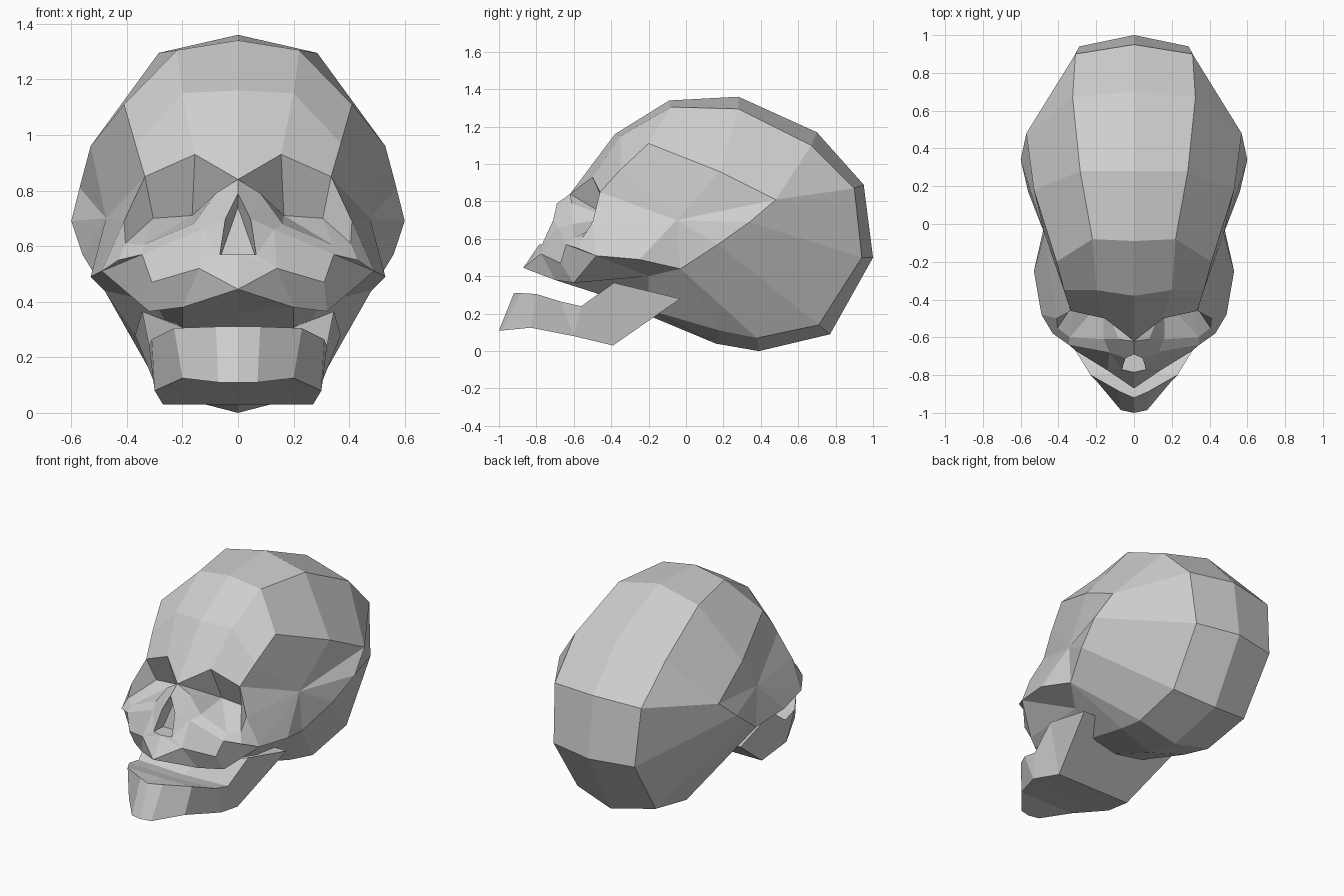
import bpy
import bmesh
from mathutils import Vector

default_cube = bpy.data.objects.get("Cube")
if default_cube:
    bpy.data.objects.remove(default_cube, do_unlink=True)

# One bone colour for everything
bone = bpy.data.materials.new("bone_grey")
bone.use_nodes = True
colour = (.62, .62, .62, 1)
bone.diffuse_color = colour
bone.node_tree.nodes["Principled BSDF"].inputs["Base Color"].default_value = colour


class HalfShell:
    """Collects faces of the left half, welding shared corners and mirroring across x."""

    def __init__(self):
        self.mesh = bmesh.new()
        self.welded = {}

    def corner(self, point):
        key = tuple(round(value, 4) + 0.0 for value in point)
        if key not in self.welded:
            self.welded[key] = self.mesh.verts.new(key)
        return self.welded[key]

    def face(self, *points):
        for side in (1, -1):
            corners = []
            for x, y, z in points:
                vert = self.corner((side * x, y, z))
                if vert not in corners:
                    corners.append(vert)
            if len(corners) > 2 and not self.mesh.faces.get(corners):
                self.mesh.faces.new(corners)

    def strip(self, first, second):
        for index in range(len(first) - 1):
            self.face(first[index], first[index + 1], second[index + 1], second[index])

    def fan(self, hub, rim):
        for start, end in zip(rim, rim[1:]):
            self.face(hub, start, end)

    def finish(self, name):
        bmesh.ops.recalc_face_normals(self.mesh, faces=self.mesh.faces[:])
        data = bpy.data.meshes.new(name)
        self.mesh.to_mesh(data)
        self.mesh.free()
        data.materials.append(bone)
        built = bpy.data.objects.new(name, data)
        bpy.context.collection.objects.link(built)
        return built


def on_centre(outline):
    return [(0, y, z) for y, z in outline]


skull = HalfShell()

# Cranium: centre line, edge of the middle band, and crease along the side
centre = on_centre([(-.38, 1.16), (-.09, 1.34), (.28, 1.36), (.7, 1.17), (.95, .89),
                    (1, .5), (.77, .09), (.39, 0), (.16, .04), (-.2, .19)])
band = [(.2, -.35, 1.15), (.22, -.08, 1.305), (.285, .28, 1.295), (.325, .67, 1.1),
        (.31, .9, .87), (.29, .94, .5), (.28, .71, .14), (.27, .38, .07),
        (.25, .18, .11), (.2, -.2, .22)]
crown_side, ear = (.57, .48, .81), (.48, -.03, .44)
crease = [(.37, -.35, .97), (.41, -.2, 1.11), (.53, .18, .96), crown_side, crown_side,
          (.6, .34, .69), (.56, .17, .57), ear, ear, (.3, -.2, .4)]
skull.strip(centre, band)
skull.strip(band, crease)

# Brow and forehead
nose_root = (0, -.62, .84)
brow_peak = (.155, -.5, .93)
brow_end = (.335, -.46, .85)
skull.strip([centre[0], band[0], crease[0]], [nose_root, brow_peak, brow_end])

# Temple fan and cheek arch
temple = (.475, -.05, .7)
orbit_outer = (.41, -.5, .69)
arch = (.53, -.25, .49)
cheek_bone = (.49, -.48, .51)
skull.fan(temple, [orbit_outer, brow_end] + crease[:8] + [arch, cheek_bone, orbit_outer])

# Eye socket
nasal_side = (.08, -.61, .79)
rim_inner = (.16, -.61, .68)
rim_low = (.34, -.6, .605)
rim_corner = (.405, -.55, .61)
socket_inner = (.165, -.4, .71)
socket_outer = (.305, -.4, .7)
skull.fan(socket_inner, [rim_inner, nasal_side, nose_root, brow_peak])
skull.face(brow_peak, brow_end, socket_outer, socket_inner)
skull.face(brow_end, orbit_outer, rim_corner, socket_outer)
skull.fan(rim_low, [rim_corner, socket_outer, socket_inner, rim_inner])

# Cheek below the socket
cheek_inner = (.13, -.68, .66)
cheek_front = (.345, -.64, .57)
cheek_corner = (.43, -.58, .55)
skull.strip([rim_inner, rim_low, rim_corner, orbit_outer],
            [cheek_inner, cheek_front, cheek_corner, cheek_bone])
skull.face(cheek_front, cheek_corner, cheek_bone)

# Nasal bone and recessed nose opening
nose_tip = (0, -.69, .79)
nostril_side = (.045, -.71, .7)
nostril_base = (.065, -.77, .57)
nose_floor = (0, -.785, .57)
recess_top = (0, -.65, .74)
recess_base = (.06, -.68, .57)
recess_floor = (0, -.68, .57)
skull.strip([nose_root, nasal_side, rim_inner], [nose_tip, nostril_side, cheek_inner])
skull.face(nostril_side, nostril_base, cheek_inner)
skull.strip([nose_tip, nostril_side, nostril_base, nose_floor],
            [recess_top, recess_top, recess_base, recess_floor])
skull.face(recess_top, recess_base, recess_floor)

# Upper jaw
gum_front = (.14, -.775, .52)
gum_side = (.31, -.67, .47)
bite_front = (0, -.87, .445)
bite_middle = (.2, -.7, .38)
bite_back = (.32, -.6, .365)
skull.fan(gum_front, [bite_front, nose_floor, nostril_base, cheek_inner])
skull.face(cheek_inner, cheek_front, gum_side, gum_front)
skull.face(bite_front, gum_front, bite_middle)
skull.face(gum_front, gum_side, bite_back, bite_middle)
skull.face(cheek_front, cheek_bone, bite_back, gum_side)

# Palate and underside
palate = (0, -.6, .36)
skull.face(bite_front, bite_middle, palate)
skull.face(palate, bite_middle, band[-1], centre[-1])
skull.face(bite_middle, bite_back, crease[-1], band[-1])
skull.fan(crease[-1], [bite_back, cheek_bone, arch, ear])
skull.finish("skull")

# Lower jaw: closed block with a low floor between the raised rear corners
jaw = HalfShell()
jaw_angle = (.27, -.39, .03)
jaw_turn = (.3, -.6, .08)
upper = [(.08, -.885, .31), (.23, -.8, .305), (.31, -.67, .265), (.32, -.56, .24),
         (.345, -.385, .365), (.37, -.03, .28)]
lower = [(.07, -.985, .11), (.2, -.83, .125), jaw_turn, jaw_turn, jaw_angle, jaw_angle]
floor = on_centre([(-.92, .31), (-.78, .29), (-.66, .25), (-.56, .23), (-.385, .24),
                   (-.03, .28)])
keel = on_centre([(-1, .11)] + [tuple(Vector(point).yz) for point in lower[1:]])
rows = [floor, upper, lower, keel]
for first, second in zip(rows, rows[1:]):
    jaw.strip(first, second)
for end in (0, -1):
    jaw.face(*[row[end] for row in rows])
jaw.finish("lower_jaw")
